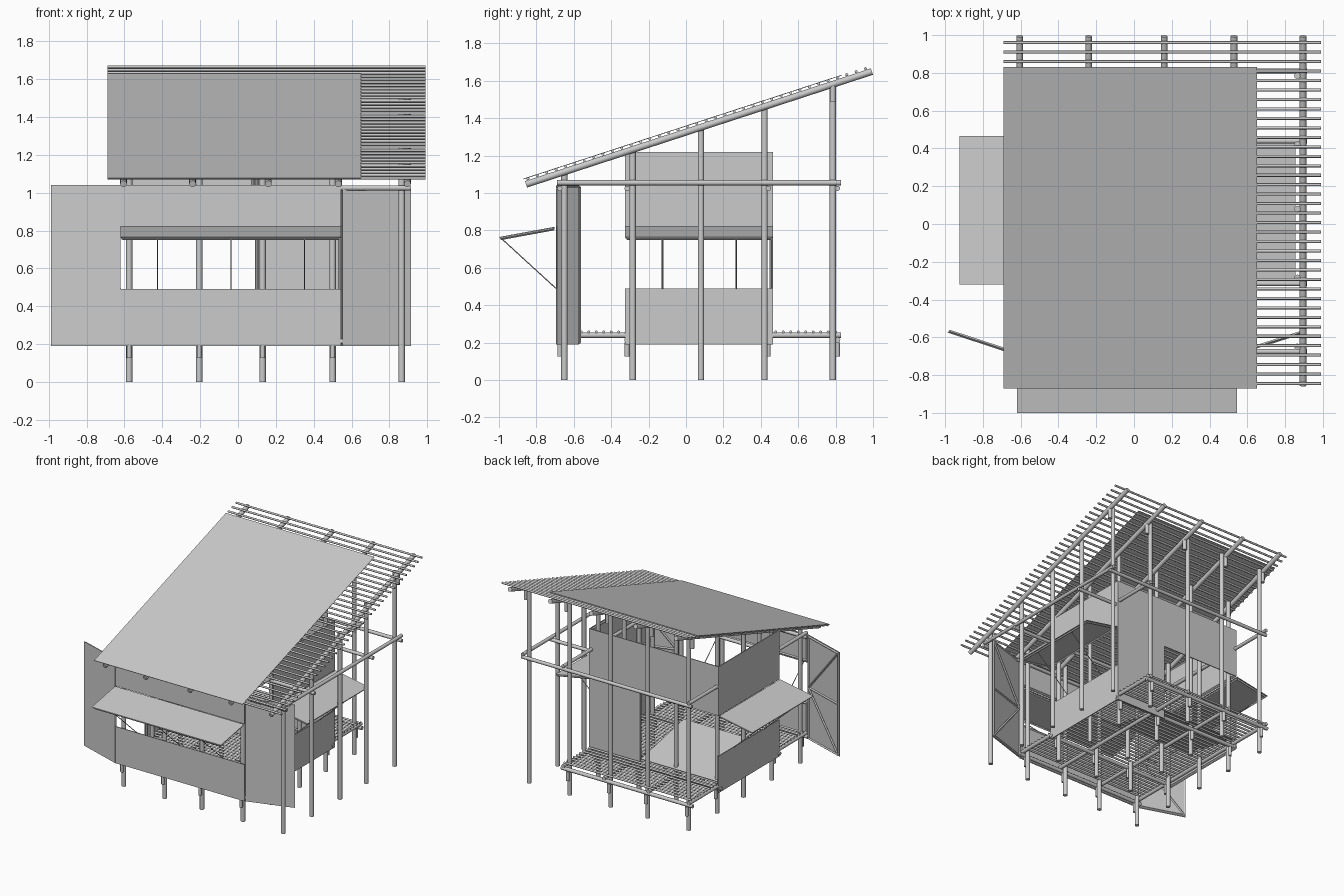
import bpy, bmesh
from mathutils import Vector as V

if "Cube" in bpy.data.objects:
    bpy.data.objects.remove(bpy.data.objects["Cube"])

Z = V((0, 0, 1))


def finish(name, bm, smooth=False):
    me = bpy.data.meshes.new(name)
    bm.to_mesh(me)
    bm.free()
    ob = bpy.data.objects.new(name, me)
    bpy.context.collection.objects.link(ob)
    if smooth:
        for p in me.polygons:
            p.use_smooth = len(p.vertices) == 4
    return ob


def rods(name, pairs, r, sides=12):
    """One object of straight poles, each running from a to b."""
    bm = bmesh.new()
    for a, b in pairs:
        a, b = V(a), V(b)
        d = b - a
        m = d.to_track_quat('Z', 'Y').to_matrix().to_4x4()
        m.translation = (a + b) / 2
        bmesh.ops.create_cone(bm, cap_ends=True, segments=sides, radius1=r,
                              radius2=r, depth=d.length, matrix=m)
    return finish(name, bm, sides > 6)


def panel(name, a, u, v, diag=False, frame=True):
    """Thin sheet spanned by u and v, with battens behind it."""
    a, u, v = V(a), V(u), V(v)
    n = u.cross(v).normalized()
    bm = bmesh.new()
    f = bm.faces.new([bm.verts.new(p) for p in (a, a + u, a + u + v, a + v)])
    ext = bmesh.ops.extrude_face_region(bm, geom=[f])
    for e in ext['geom']:
        if isinstance(e, bmesh.types.BMVert):
            e.co -= n * 0.004
    bmesh.ops.recalc_face_normals(bm, faces=bm.faces[:])
    finish(name, bm)
    if frame:
        i, j = u.normalized() * 0.01, v.normalized() * 0.01
        o = a - n * 0.01
        c = [o + i + j, o + u - i + j, o + u + v - i - j, o + v + i - j]
        pairs = [(c[k], c[(k + 1) % 4]) for k in range(4)]
        if diag:
            mid = (c[1] + c[2]) / 2 if diag > 0 else (c[0] + c[3]) / 2
            ends = (c[0], c[3]) if diag > 0 else (c[1], c[2])
            pairs += [(e, mid) for e in ends]
            pairs += [((c[0] + c[3]) / 2, (c[1] + c[2]) / 2)]
        rods(name + "_battens", pairs, 0.008, 4)


def window_wall(name, corner, u, w, top, strings):
    """Sill panel, head panel and a propped-open awning shutter."""
    u, c = V(u), V((*corner, 0))
    out = u.cross(Z)
    panel(name + "_sill_panel", c + Z * 0.19, u * w, Z * 0.30)
    panel(name + "_head_panel", c + Z * 0.82, u * w, Z * (top - 0.82))
    panel(name + "_awning", c + out * 0.305 + Z * 0.765, u * w,
          -out * 0.3 + Z * 0.055)
    pts = [c + u * w * (k + 0.5) / strings for k in range(strings)]
    rods(name + "_awning_stays",
         [(p + out * 0.295 + Z * 0.76, p + Z * 0.49) for p in pts], 0.003, 6)


def rafter_z(y):
    return 1.045 + 0.326 * (y + 0.86)


# Post grid, with beams lying beside the posts
PX = [-0.575, -0.205, 0.13, 0.5, 0.865]
PY = [-0.65, -0.285, 0.08, 0.42, 0.785]
RX = [-0.605, -0.24, 0.16, 0.53, 0.895]
BY = [-0.675, -0.315, 0.44, 0.81]

# Posts: tall round the perimeter, short under the room floor
tall, short = [], []
for x in PX:
    for y in PY:
        inner = x in PX[1:3] and y in PY[1:3]
        if inner:
            short.append(((x, y, 0), (x, y, 0.25)))
        else:
            tall.append(((x, y, 0), (x, y, rafter_z(y) + 0.01)))
rods("tall_posts", tall, 0.017)
rods("floor_posts", short, 0.017)

# Cleats below the floor beams and below the rear rafters
rods("floor_cleats", [((x, y, 0.125), (x, y, 0.2)) for x in PX[:4] for y in BY], 0.013)
rods("rafter_cleats", [((x, 0.785, 1.49), (x, 0.785, rafter_z(0.785)))
                       for x in RX], 0.016)

# Floor frame and slats
rods("floor_beams", [((-0.63, y, 0.215), (0.555, y, 0.215)) for y in BY], 0.015)
rods("floor_joists", [((x, -0.68, 0.24), (x, 0.83, 0.24)) for x in RX[:4]], 0.015)
rods("floor_slats", [((-0.61, -0.64 + 0.04 * k, 0.257), (0.54, -0.64 + 0.04 * k, 0.257))
                     for k in range(37)], 0.008, 8)

# Upper tie beams
rods("cross_ties", [((-0.62, y, 1.025), (0.915, y, 1.025)) for y in BY], 0.014)
rods("long_ties", [((x, -0.69, 1.055), (x, 0.83, 1.055))
                   for x in (RX[0], RX[3], RX[4])], 0.014)

# Roof: rafters, purlins and covering sheet
rods("rafters", [((x, -0.855, rafter_z(-0.855)), (x, 0.994, rafter_z(0.994)))
                 for x in RX], 0.018)
ys = [-0.845 + 1.805 * k / 36 for k in range(37)]
rods("purlins", [((-0.69, y, rafter_z(y) + 0.027), (0.99, y, rafter_z(y) + 0.027))
                 for y in ys], 0.008, 8)
panel("roof_sheet", (-0.69, -0.87, 1.077), (1.34, 0, 0),
      (0, 1.7, 1.7 * 0.326), frame=False)

# Walls with shutters
window_wall("front", (-0.62, -0.695), (1, 0, 0), 1.165, 1.04, 3)
window_wall("left", (-0.62, 0.465), (0, -1, 0), 0.785, 1.22, 2)
window_wall("right", (0.55, -0.325), (0, 1, 0), 0.79, 1.22, 2)

# Back wall: full panel, head panel and the folded-down door flap
panel("back_full_panel", (0.55, 0.465, 0.19), (-0.46, 0, 0), (0, 0, 1.03))
panel("back_head_panel", (0.09, 0.465, 0.82), (-0.71, 0, 0), (0, 0, 0.40))
panel("back_door_flap", (-0.6, -0.1, 0.39), (0.69, 0, 0), (0, 0.555, -0.115), frame=False)

# Side doors swung out at the front corners
panel("left_door", (-0.988, -0.575, 0.19), (0.366, -0.12, 0), (0, 0, 0.85), diag=1)
panel("right_door", (0.552, -0.69, 0.19), (0.363, 0.115, 0), (0, 0, 0.84), diag=-1)
